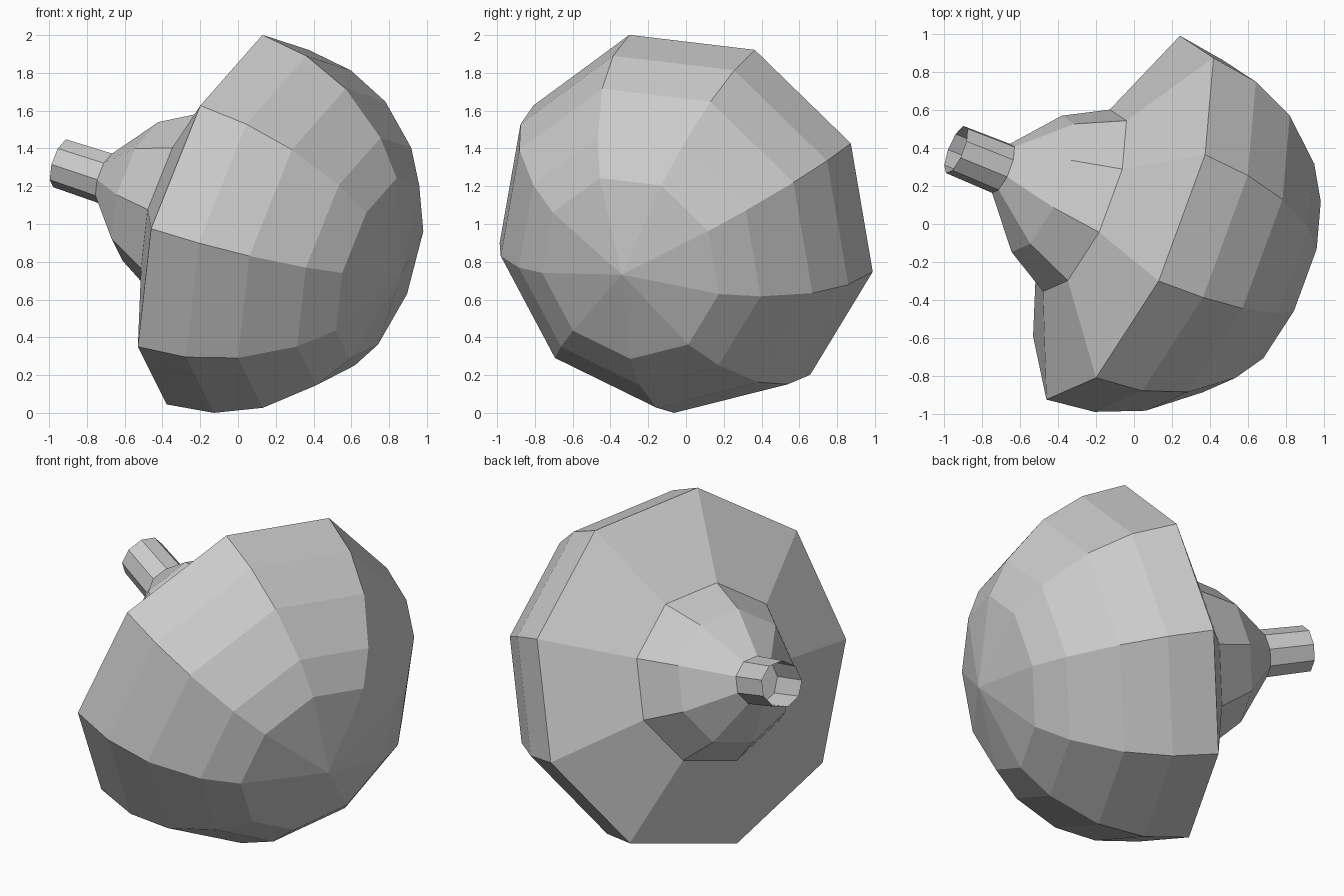
import bpy, bmesh, math
from mathutils import Vector

if "Cube" in bpy.data.objects:
    bpy.data.objects.remove(bpy.data.objects["Cube"])

SIDES = 9
CENTRE = Vector((-0.053, 0.033, 1.033))
AXIS = Vector((0.886, -0.360, -0.291)).normalized()
U = Vector((0.176, -0.320, 0.930))
U = (U - AXIS * U.dot(AXIS)).normalized()
V = AXIS.cross(U)
R = 1.04


def lathe(name, profile):
    """Revolve (radius, distance along the tilted axis) pairs into a faceted mesh."""
    bm = bmesh.new()
    rings = []
    for r, t in profile:
        c = CENTRE + AXIS * t
        if r == 0:
            rings.append([bm.verts.new(c)] * SIDES)
            continue
        ring = []
        for i in range(SIDES):
            a = 2 * math.pi * i / SIDES
            ring.append(bm.verts.new(c + (U * math.cos(a) + V * math.sin(a)) * r))
        rings.append(ring)
    for a, b in zip(rings, rings[1:]):
        for i in range(SIDES):
            j = (i + 1) % SIDES
            quad = list(dict.fromkeys((a[i], a[j], b[j], b[i])))
            bm.faces.new(quad)
    bmesh.ops.recalc_face_normals(bm, faces=bm.faces)
    me = bpy.data.meshes.new(name)
    bm.to_mesh(me)
    bm.free()
    ob = bpy.data.objects.new(name, me)
    bpy.context.collection.objects.link(ob)
    return ob


# Domed cap with its shallow conical underside
dome = [(R * math.cos(math.radians(a)), R * math.sin(math.radians(a)))
        for a in (0, 15, 30.3, 48, 60.7)]
lathe("cap", [(0.52, -0.25)] + dome + [(0, 1.035)])

# Flared collar tapering to the stem
lathe("collar", [(0.52, -0.25), (0.39, -0.493), (0.14, -0.72)])

# Open-ended stem, closed where it meets the collar
lathe("stem", [(0, -0.72), (0.14, -0.72), (0.135, -0.995)])
